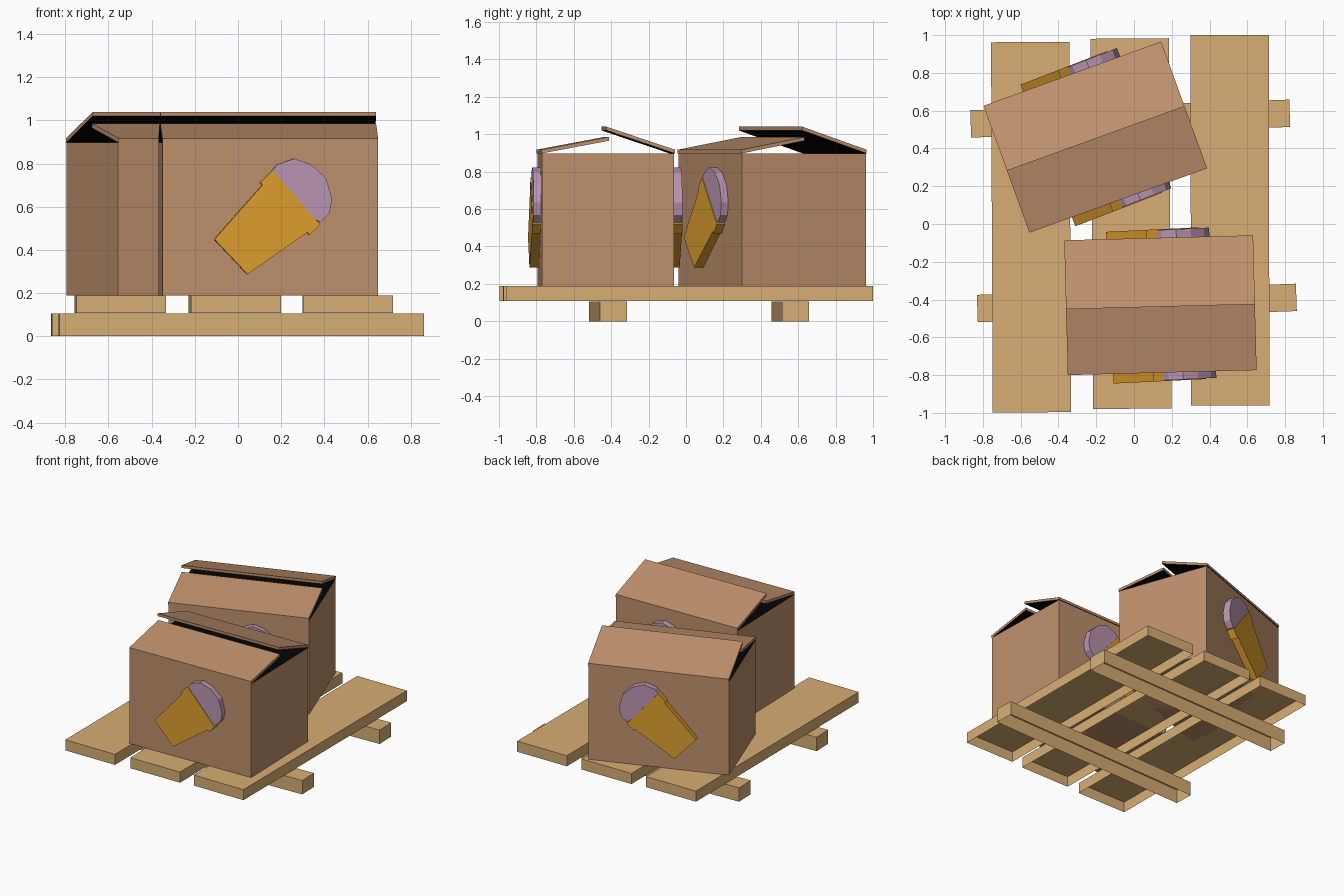
import bpy, bmesh
from math import radians
from mathutils import Matrix, Vector

if "Cube" in bpy.data.objects:
    bpy.data.objects.remove(bpy.data.objects["Cube"])


def material(name, rgb):
    """Flat material from an sRGB colour."""
    col = tuple((c / 255 / 12.92) if c < 11 else ((c / 255 + 0.055) / 1.055) ** 2.4 for c in rgb) + (1,)
    m = bpy.data.materials.new(name)
    m.use_nodes = True
    m.diffuse_color = col
    node = m.node_tree.nodes["Principled BSDF"]
    node.inputs["Base Color"].default_value = col
    node.inputs["Roughness"].default_value = 0.9
    return m


WOOD = material("pale_wood", (215, 174, 116))
CARD = material("cardboard", (191, 144, 108))
DARK = material("dark_inside", (4, 4, 4))
AMBER = material("amber", (222, 159, 46))
LILAC = material("lilac", (186, 150, 178))


def finish(bm, name, mats, matrix):
    bm.normal_update()
    mesh = bpy.data.meshes.new(name)
    bm.to_mesh(mesh)
    bm.free()
    for m in mats:
        mesh.materials.append(m)
    obj = bpy.data.objects.new(name, mesh)
    obj.matrix_world = matrix
    bpy.context.collection.objects.link(obj)
    return obj


def block(size, z):
    """Box of the given size, standing on height z."""
    bm = bmesh.new()
    bmesh.ops.create_cube(bm, size=1)
    for v in bm.verts:
        v.co = Vector((v.co.x * size[0], v.co.y * size[1], z + (v.co.z + 0.5) * size[2]))
    bm.normal_update()
    return bm


def prism(points, start, offset):
    """Extrude a closed outline, given as 3D points, along an offset."""
    bm = bmesh.new()
    face = bm.faces.new([bm.verts.new(Vector(p) + Vector(start)) for p in points])
    new = bmesh.ops.extrude_face_region(bm, geom=[face], use_keep_orig=True)["geom"]
    bmesh.ops.translate(bm, vec=offset, verts=[v for v in new if isinstance(v, bmesh.types.BMVert)])
    bmesh.ops.recalc_face_normals(bm, faces=bm.faces)
    return bm


def placed(x, y, angle):
    return Matrix.Translation((x, y, 0)) @ Matrix.Rotation(radians(angle), 4, "Z")


def timber(name, size, z, place):
    """Pallet board, open underneath."""
    bm = block(size, z)
    under = [f for f in bm.faces if f.normal.z < -0.5]
    bmesh.ops.delete(bm, geom=under, context="FACES_ONLY")
    finish(bm, name, [WOOD], placed(*place))


# Pallet: two bearers and three planks
timber("back_bearer", (1.69, 0.145, 0.105), 0, (-0.02, 0.558, 1.9))
timber("front_bearer", (1.69, 0.145, 0.105), 0, (0.015, -0.418, 2))
timber("right_plank", (0.415, 1.96, 0.08), 0.108, (-0.545, -0.017, 0.25))
timber("middle_plank", (0.415, 1.96, 0.08), 0.108, (-0.016, 0.002, 0.4))
timber("left_plank", (0.415, 1.96, 0.08), 0.108, (0.508, 0.02, 0.1))

# Emblem outlines on the carton sides, as x and z
GLASS = [(-0.269, 0.449), (-0.116, 0.287), (0.162, 0.481), (0.171, 0.468), (0.222, 0.519),
         (0.199, 0.542), (0, 0.769), (-0.056, 0.713), (-0.047, 0.70)]
FOAM = [(0, 0.769), (0.023, 0.796), (0.102, 0.823), (0.18, 0.796), (0.25, 0.731),
        (0.277, 0.634), (0.264, 0.569), (0.222, 0.528), (0.199, 0.542)]

HALF = 0.357     # half the carton width
RIM = 0.897      # height of the carton rim
THICK = 0.02     # flap thickness


def carton(name, place):
    # Body with a dark opening
    bm = block((1.0, 2 * HALF - 0.01, RIM - 0.188), 0.188)
    for f in bm.faces:
        f.material_index = int(f.normal.z > 0.5)
    finish(bm, name + "_body", [CARD, DARK], place)

    # Two long lid flaps, raised by different amounts, dark underneath
    for side, label, rise in ((-1, "front", 0.068), (1, "back", 0.123)):
        inner = -side * 0.004 if side < 0 else -0.008
        outline = [(0, side * HALF, RIM), (0, inner, RIM + rise),
                   (0, inner, RIM + rise + THICK), (0, side * HALF, RIM + THICK)]
        bm = prism(outline, (-0.5, 0, 0), (1.0, 0, 0))
        for f in bm.faces:
            f.material_index = int(f.normal.z < -0.5)
        finish(bm, f"{name}_{label}_flap", [CARD, DARK], place)

    # Raised emblem on both long sides, turned slightly against the carton
    turned = place @ Matrix.Rotation(radians(1.3), 4, "Z")
    for part, outline, mat, reach in (("glass", GLASS, AMBER, 0.402), ("foam", FOAM, LILAC, 0.398)):
        for side, label in ((-1, "front"), (1, "back")):
            depth = reach - HALF + 0.025
            points = [(x, side * (reach - depth), z) for x, z in outline]
            bm = prism(points, (0, 0, 0), (0, side * depth, 0))
            finish(bm, f"{name}_{label}_{part}", [mat], turned)


carton("front_carton", placed(0.14, -0.43, 1.5))
carton("back_carton", placed(-0.205, 0.46, 19.9))
